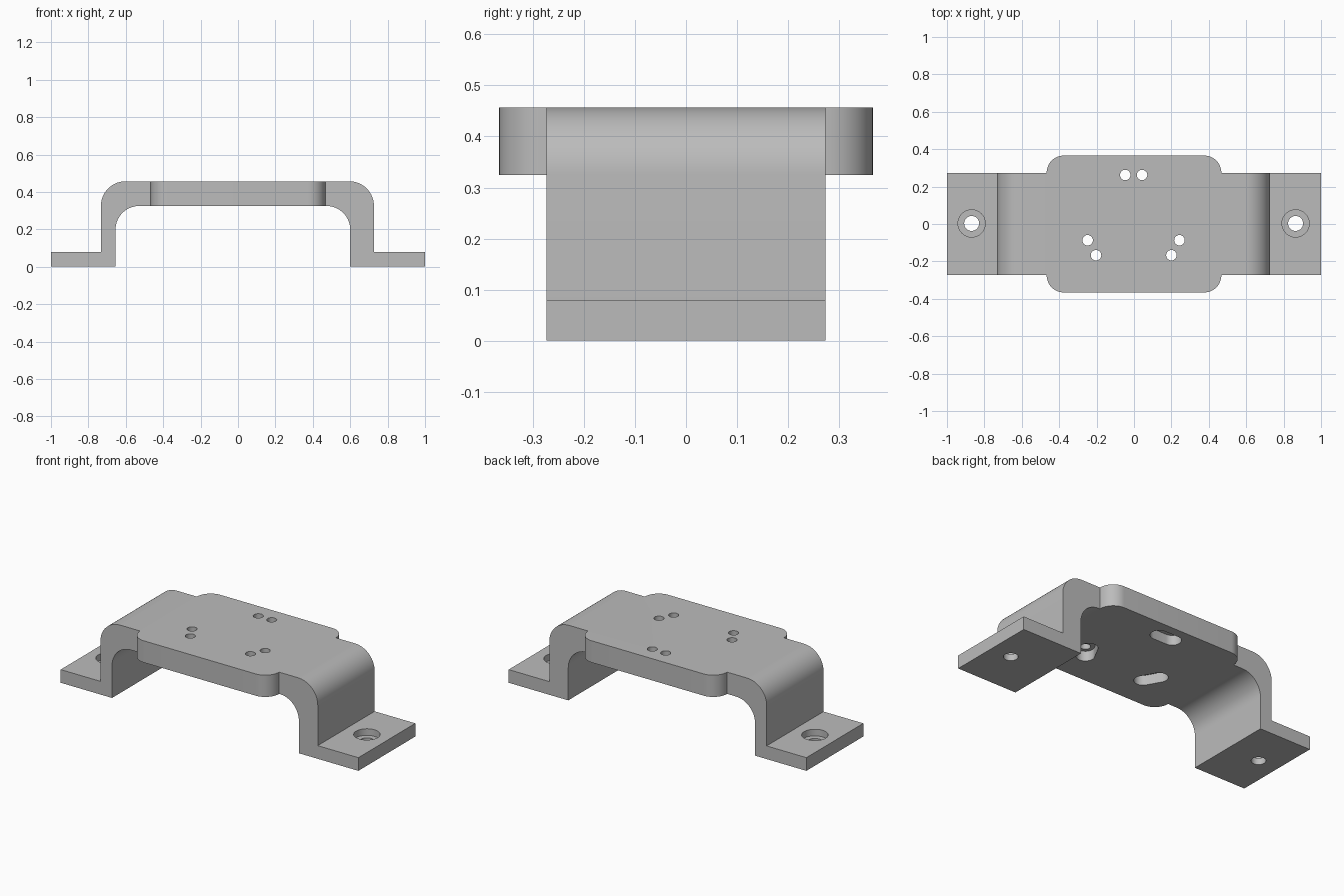
import bpy
import bmesh
from math import sin, cos, pi, atan2
from mathutils import Vector

cube = bpy.data.objects.get("Cube")
if cube:
    bpy.data.objects.remove(cube, do_unlink=True)

grey = bpy.data.materials.new("plain grey")
grey.use_nodes = True
colour = (0.5, 0.5, 0.5, 1)
grey.diffuse_color = colour
grey.node_tree.nodes["Principled BSDF"].inputs["Base Color"].default_value = colour

TOP, UNDER, FOOT = 0.457, 0.325, 0.08
STRAP_Y, PLATE_X, PLATE_Y = 0.273, 0.467, 0.366


def arc(cx, cy, r, start, end, n=14):
    """Points on an arc, angles in half turns."""
    return [(cx + r * cos(pi * (start + (end - start) * i / n)),
             cy + r * sin(pi * (start + (end - start) * i / n))) for i in range(n + 1)]


def prism(name, outline, low, high, along_y=False):
    """Extrude a closed outline along z, or along y for a side profile."""
    bm = bmesh.new()
    verts = [bm.verts.new((a, low, b) if along_y else (a, b, low)) for a, b in outline]
    face = bm.faces.new(verts)
    grown = bmesh.ops.extrude_face_region(bm, geom=[face])["geom"]
    shift = Vector((0, high - low, 0) if along_y else (0, 0, high - low))
    bmesh.ops.translate(bm, vec=shift,
                        verts=[g for g in grown if isinstance(g, bmesh.types.BMVert)])
    bmesh.ops.recalc_face_normals(bm, faces=bm.faces)
    mesh = bpy.data.meshes.new(name)
    bm.to_mesh(mesh)
    bm.free()
    mesh.materials.append(grey)
    obj = bpy.data.objects.new(name, mesh)
    bpy.context.collection.objects.link(obj)
    return obj


def combine(target, cutter, operation="DIFFERENCE"):
    """Apply a boolean and discard the cutter."""
    cutter.hide_render = True
    mod = target.modifiers.new("cut", "BOOLEAN")
    mod.operation, mod.solver, mod.object = operation, "EXACT", cutter
    bpy.context.view_layer.objects.active = target
    bpy.ops.object.modifier_apply(modifier=mod.name)
    bpy.data.objects.remove(cutter, do_unlink=True)


def drill(target, x, y, r, low, high):
    combine(target, prism("drill", arc(x, y, r, 0, 2, 32)[:-1], low, high))


# Side profile: feet, legs, bends and raised deck
r_out, r_in = 0.132, 0.127
profile = [(-1, 0), (-0.655, 0)]
profile += arc(-0.655 + r_in, UNDER - r_in, r_in, 1, 0.5)
profile += arc(0.6 - r_in, UNDER - r_in, r_in, 0.5, 0)
profile += [(0.6, 0), (1, 0), (1, FOOT), (0.727, FOOT)]
profile += arc(0.727 - r_out, TOP - r_out, r_out, 0, 0.5)
profile += arc(-0.733 + r_out, TOP - r_out, r_out, 0.5, 1)
profile += [(-0.733, FOOT), (-1, FOOT)]
bracket = prism("mounting_bracket", profile, -0.6, 0.6, along_y=True)

# Plan outline: narrow strap with a wider round-cornered deck
r = 0.092
half = [(1.2, -STRAP_Y), (1.2, STRAP_Y), (PLATE_X, STRAP_Y)]
half += arc(PLATE_X - r, PLATE_Y - r, r, 0, 0.5)[1:]
half += [(-x, y) for x, y in reversed(arc(PLATE_X - r, PLATE_Y - r, r, 0, 0.5)[1:])]
half += [(-PLATE_X, STRAP_Y)]
plan = half + [(-1.2, STRAP_Y), (-1.2, -STRAP_Y)] + [(x, -y) for x, y in reversed(half[2:])]
combine(bracket, prism("plan", plan, -0.2, 0.7), "INTERSECT")

# Paired deck holes, each pair opening into a slot underneath
pairs = [((-0.047, 0.262), (0.043, 0.262)),
         ((-0.248, -0.087), (-0.203, -0.167)),
         ((0.243, -0.087), (0.2, -0.167))]
for a, b in pairs:
    turn = atan2(b[1] - a[1], b[0] - a[0]) / pi
    slot = arc(*b, 0.05, turn - 0.5, turn + 0.5) + arc(*a, 0.05, turn + 0.5, turn + 1.5)
    combine(bracket, prism("slot", slot, 0.2, UNDER + 0.06))
    for x, y in (a, b):
        drill(bracket, x, y, 0.028, 0.2, 0.6)

# Counterbored screw holes in the feet
for x in (-0.868, 0.864):
    drill(bracket, x, 0.003, 0.073, 0.04, 0.2)
    drill(bracket, x, 0.003, 0.04, -0.1, 0.2)

# Smooth bends, sharp edges
bpy.ops.object.select_all(action="DESELECT")
bracket.select_set(True)
bpy.context.view_layer.objects.active = bracket
bpy.ops.object.shade_smooth_by_angle()
